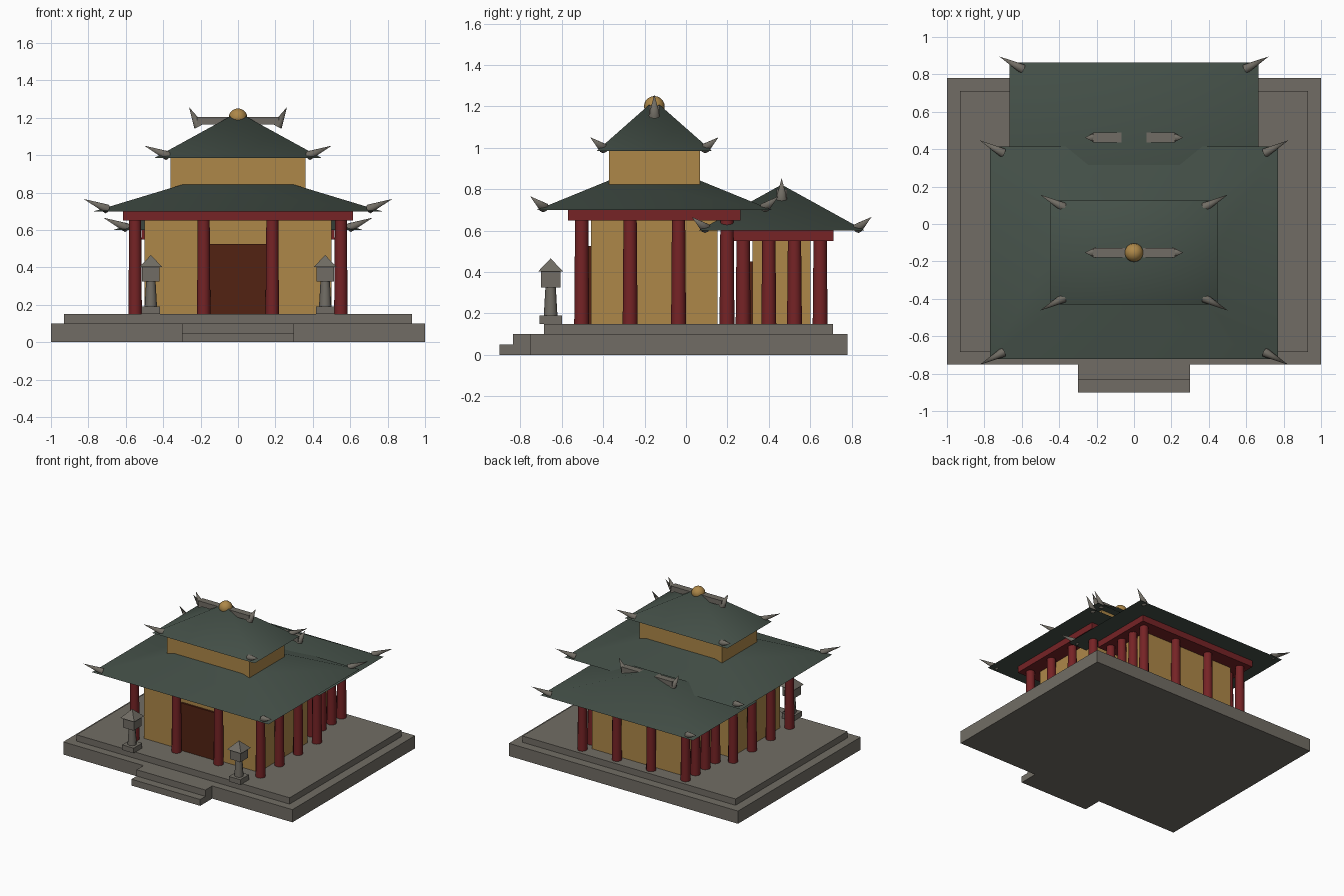
import bpy, bmesh, math
from mathutils import Vector, Matrix

if "Cube" in bpy.data.objects:
    bpy.data.objects.remove(bpy.data.objects["Cube"])


def material(name, rgb):
    m = bpy.data.materials.new(name)
    m.diffuse_color = (*rgb, 1)
    m.use_nodes = True
    m.node_tree.nodes["Principled BSDF"].inputs["Base Color"].default_value = m.diffuse_color
    return m


STONE = material("stone", (0.165, 0.152, 0.128))
OCHRE = material("ochre", (0.42, 0.245, 0.066))
RED = material("red_lacquer", (0.18, 0.017, 0.019))
BROWN = material("door_brown", (0.085, 0.016, 0.006))
GREEN = material("green_tile", (0.06, 0.083, 0.067))


def finish(name, bm, mat, smooth=None):
    bmesh.ops.recalc_face_normals(bm, faces=bm.faces)
    me = bpy.data.meshes.new(name)
    bm.to_mesh(me)
    bm.free()
    me.materials.append(mat)
    if smooth:
        me.shade_smooth()
        me.set_sharp_from_angle(angle=math.radians(smooth))
    ob = bpy.data.objects.new(name, me)
    bpy.context.collection.objects.link(ob)
    return ob


def frustum(name, cx, cy, z0, z1, low, top, mat, smooth=None):
    """Rectangular block with half sizes low at z0 and top at z1."""
    bm = bmesh.new()
    bmesh.ops.create_cube(bm, size=2)
    for v in bm.verts:
        h = top if v.co.z > 0 else low
        v.co = (cx + v.co.x * h[0], cy + v.co.y * h[1], z1 if v.co.z > 0 else z0)
    bmesh.ops.remove_doubles(bm, verts=bm.verts, dist=1e-5)
    return finish(name, bm, mat, smooth)


def box(name, x, y, z, mat):
    half = ((x[1] - x[0]) / 2, (y[1] - y[0]) / 2)
    return frustum(name, sum(x) / 2, sum(y) / 2, z[0], z[1], half, half, mat)


def taper(name, a, b, r0, r1, mat, sides=12):
    """Round taper from point a to point b."""
    a, b = Vector(a), Vector(b)
    d = b - a
    bm = bmesh.new()
    rot = d.to_track_quat('Z', 'Y').to_matrix().to_4x4()
    bmesh.ops.create_cone(bm, cap_ends=True, segments=sides, radius1=r0, radius2=r1,
                          depth=d.length, matrix=Matrix.Translation((a + b) / 2) @ rot)
    return finish(name, bm, mat, 50)


def roof(name, cy, z, half, top, rise):
    frustum(name, 0, cy, z, z + rise, half, top, GREEN, 60)
    # upturned horn at each corner
    for sx in (-1, 1):
        for sy in (-1, 1):
            taper(name + "_corner_horn",
                  (sx * (half[0] - 0.07), cy + sy * (half[1] - 0.035), z + 0.012),
                  (sx * (half[0] + 0.055), cy + sy * (half[1] + 0.032), z + 0.066),
                  0.025, 0, STONE, 8)


def ridge(name, cy, z):
    box(name, (-0.22, 0.22), (cy - 0.026, cy + 0.026), (z - 0.02, z + 0.02), STONE)
    for s in (-1, 1):
        taper(name + "_horn", (s * 0.208, cy, z - 0.03), (s * 0.262, cy, z + 0.073),
              0.028, 0, STONE, 8)


def hall(name, cy, wx, wy, height, door):
    """Walls, door, ring of columns and beam."""
    z0, z1 = 0.15, 0.15 + height
    box(name + "_walls", (-wx, wx), (cy - wy, cy + wy), (z0, z1 + 0.02), OCHRE)
    box(name + "_door", (-door, door), (cy - wy - 0.015, cy - wy + 0.015),
        (z0, z0 + height * 0.75), BROWN)
    px, py = wx + 0.05, wy + 0.046
    for i in range(4):
        for j in range(4):
            if i in (0, 3) or j in (0, 3):
                x, y = px * (i * 2 / 3 - 1), cy + py * (j * 2 / 3 - 1)
                taper(name + "_column", (x, y, z0), (x, y, z1), 0.036, 0.032, RED)
    bx, by = px + 0.065, py + 0.065
    box(name + "_beam", (-bx, bx), (cy - by, cy + by), (z1, z1 + 0.05), RED)


# stepped platform and front stairs
box("platform_base", (-1, 1), (-0.75, 0.78), (0, 0.10), STONE)
box("platform_top", (-0.93, 0.93), (-0.685, 0.71), (0.10, 0.15), STONE)
box("lower_step", (-0.30, 0.30), (-0.90, -0.75), (0, 0.05), STONE)
box("upper_step", (-0.30, 0.30), (-0.835, -0.75), (0, 0.10), STONE)

# main hall with two roof tiers
MAIN, REAR = -0.153, 0.462
hall("main_hall", MAIN, 0.50, 0.305, 0.50, 0.17)
roof("lower_roof", MAIN, 0.70, (0.77, 0.568), (0.30, 0.22), 0.142)
box("upper_walls", (-0.36, 0.36), (MAIN - 0.22, MAIN + 0.22), (0.80, 0.985), OCHRE)
roof("upper_roof", MAIN, 0.985, (0.447, 0.278), (0, 0), 0.245)
ridge("upper_ridge", MAIN, 1.184)

# gilded ball on the peak
bm = bmesh.new()
bmesh.ops.create_uvsphere(bm, u_segments=16, v_segments=10, radius=0.05,
                          matrix=Matrix.Translation((0, MAIN, 1.20)))
finish("roof_ball", bm, OCHRE, 60)

# rear hall
hall("rear_hall", REAR, 0.40, 0.14, 0.40, 0.14)
roof("rear_roof", REAR, 0.60, (0.666, 0.402), (0, 0), 0.222)
ridge("rear_ridge", REAR, 0.78)

# stone lanterns either side of the stairs
for s in (-1, 1):
    x, y = s * 0.466, -0.654
    box("lantern_foot", (x - 0.05, x + 0.05), (y - 0.054, y + 0.054), (0.15, 0.19), STONE)
    taper("lantern_post", (x, y, 0.19), (x, y, 0.33), 0.033, 0.025, STONE, 8)
    box("lantern_box", (x - 0.047, x + 0.047), (y - 0.047, y + 0.047), (0.325, 0.402), STONE)
    frustum("lantern_cap", x, y, 0.402, 0.466, (0.061, 0.061), (0, 0), STONE)
